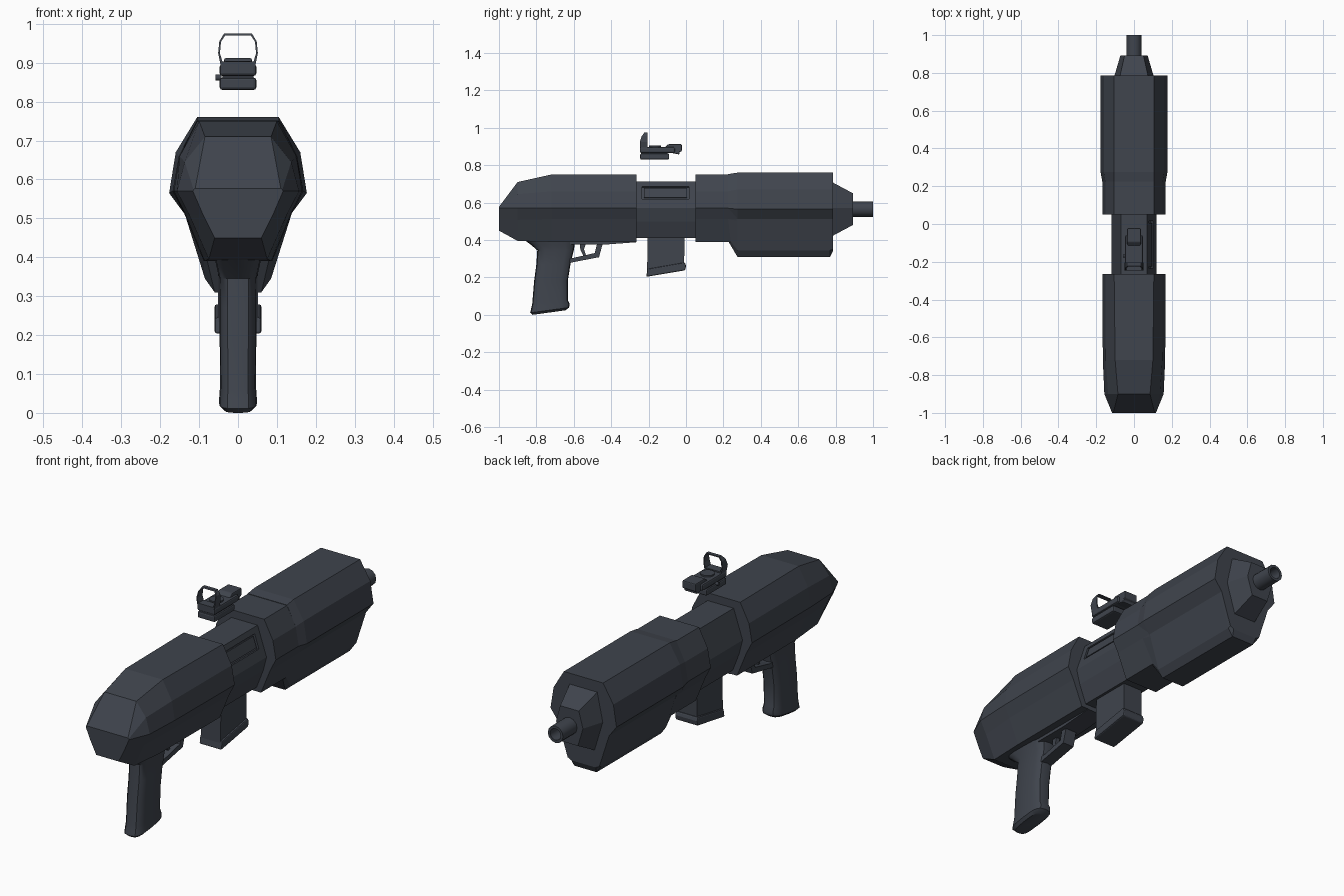
import bpy, bmesh, math
from mathutils import Matrix

if "Cube" in bpy.data.objects:
    bpy.data.objects.remove(bpy.data.objects["Cube"])

gunmetal = bpy.data.materials.new("dark_blue_grey")
gunmetal.diffuse_color = (0.05, 0.058, 0.074, 1)
gunmetal.use_nodes = True
gunmetal.node_tree.nodes["Principled BSDF"].inputs["Base Color"].default_value = gunmetal.diffuse_color


def finish(name, bm, bevel=0, smooth=False):
    bmesh.ops.recalc_face_normals(bm, faces=bm.faces)
    me = bpy.data.meshes.new(name)
    bm.to_mesh(me)
    bm.free()
    me.materials.append(gunmetal)
    ob = bpy.data.objects.new(name, me)
    bpy.context.collection.objects.link(ob)
    if bevel:
        m = ob.modifiers.new("bevel", 'BEVEL')
        m.width, m.segments = bevel, 2
    if smooth:
        bpy.context.view_layer.objects.active = ob
        ob.select_set(True)
        bpy.ops.object.shade_smooth_by_angle(angle=math.radians(35))
        ob.select_set(False)
    return ob


def loft(name, rings, **kw):
    bm = bmesh.new()
    vs = [[bm.verts.new(p) for p in r] for r in rings]
    n = len(vs[0])
    for a, b in zip(vs, vs[1:]):
        for i in range(n):
            bm.faces.new((a[i], a[(i + 1) % n], b[(i + 1) % n], b[i]))
    bm.faces.new(vs[0])
    bm.faces.new(vs[-1])
    return finish(name, bm, **kw)


def hull(name, stations, **kw):
    """Stations along y: right half (x, z) from top to bottom, mirrored."""
    rings = []
    for y, half in stations:
        ring = [(x, y, z) for x, z in half]
        rings.append(ring + [(-x, y, z) for x, y, z in reversed(ring)])
    return loft(name, rings, **kw)


def prism(name, pts, w, x=0, **kw):
    """Side profile (y, z) extruded to half width w."""
    return loft(name, [[(x - w, y, z) for y, z in pts], [(x + w, y, z) for y, z in pts]], **kw)


def box(name, x0, x1, y0, y1, z0, z1, **kw):
    return prism(name, [(y0, z0), (y1, z0), (y1, z1), (y0, z1)], (x1 - x0) / 2, (x0 + x1) / 2, **kw)


def cyl(name, loc, r, depth, axis, n=16):
    bm = bmesh.new()
    rot = Matrix.Rotation(math.pi / 2, 4, axis) if axis != 'Z' else Matrix()
    bmesh.ops.create_cone(bm, cap_ends=True, segments=n, radius1=r, radius2=r, depth=depth,
                          matrix=Matrix.Translation(loc) @ rot)
    return finish(name, bm, smooth=True)


# Rear stock shell
shell = [(0.105, 0.75), (0.152, 0.66), (0.168, 0.57), (0.138, 0.512), (0.088, 0.39)]
hull("stock", [
    (-1.0, [(0.11, 0.577), (0.114, 0.574), (0.116, 0.57), (0.09, 0.51), (0.06, 0.45)]),
    (-0.9, [(0.085, 0.71), (0.137, 0.645), (0.157, 0.57), (0.125, 0.508), (0.075, 0.395)]),
    (-0.72, [(0.1, 0.75), (0.15, 0.66), (0.165, 0.57), (0.136, 0.512), (0.086, 0.39)]),
    (-0.265, shell)])

# Receiver with an ejection port cut in its right side
core = [(0.07, 0.712), (0.118, 0.57), (0.1, 0.5), (0.065, 0.41)]
receiver = hull("receiver", [(-0.3, core), (0.08, core)])
bm = bmesh.new()
tilt = Matrix.Rotation(-math.atan2(0.048, 0.142), 4, 'Y')
bmesh.ops.create_cube(bm, size=1, matrix=Matrix.Translation((0.09, -0.11, 0.652)) @ tilt
                      @ Matrix.Diagonal((0.026, 0.25, 0.072, 1)))
cutter = finish("port_cutter", bm)
cutter.hide_render = True
cutter.hide_viewport = True
cut = receiver.modifiers.new("port", 'BOOLEAN')
cut.object, cut.operation, cut.solver = cutter, 'DIFFERENCE', 'EXACT'
bm = bmesh.new()
bmesh.ops.create_cube(bm, size=1, matrix=Matrix.Translation((0.08, -0.11, 0.65)) @ tilt
                      @ Matrix.Diagonal((0.016, 0.23, 0.054, 1)))
finish("port_cover", bm)

# Front collar and deep handguard
hull("collar", [(0.05, shell), (0.27, shell)])
low = [(0.105, 0.752), (0.152, 0.66), (0.168, 0.57), (0.138, 0.512), (0.09, 0.41), (0.08, 0.395)]
full = [(0.105, 0.76), (0.16, 0.67), (0.177, 0.565), (0.137, 0.512), (0.085, 0.345), (0.06, 0.31)]
hull("handguard", [(0.225, low), (0.275, full), (0.77, full),
                   (0.785, full[:4] + [(0.085, 0.35), (0.065, 0.34)])])

# Nose cone and hollow barrel
hull("nose", [(0.78, [(0.075, 0.71), (0.105, 0.57), (0.06, 0.42)]),
              (0.892, [(0.05, 0.65), (0.072, 0.57), (0.045, 0.48)])])
rings = []
for y, r in ((0.87, 0.041), (1.0, 0.041), (1.0, 0.028), (0.92, 0.028)):
    rings.append([(r * math.cos(i * math.tau / 12), y, 0.565 + r * math.sin(i * math.tau / 12))
                  for i in range(12)])
loft("barrel", rings, smooth=True)

# Pistol grip: rounded sections from heel to top (z, rear y, front y, half width, slope)
rings = []
for z, y0, y1, w, slope in ((0.012, -0.82, -0.645, 0.036, 0.012), (0.025, -0.833, -0.625, 0.049, 0.014),
                            (0.045, -0.828, -0.622, 0.048, 0.012), (0.07, -0.822, -0.632, 0.046, 0.01),
                            (0.18, -0.812, -0.632, 0.047, 0), (0.27, -0.8, -0.618, 0.047, 0),
                            (0.345, -0.795, -0.6, 0.048, 0), (0.375, -0.83, -0.595, 0.055, 0),
                            (0.42, -0.89, -0.58, 0.065, 0)):
    ring = []
    for i in range(16):
        c, s = math.cos(i * math.tau / 16), math.sin(i * math.tau / 16)
        u = math.copysign(abs(c) ** 0.6, c)
        ring.append((w * math.copysign(abs(s) ** 0.6, s), (y0 + y1) / 2 + (y1 - y0) / 2 * u, z + slope * u))
    rings.append(ring)
loft("grip", rings, smooth=True)

# Trigger guard, trigger and lower rail
prism("trigger_guard", [(-0.63, 0.275), (-0.6, 0.282), (-0.465, 0.308), (-0.44, 0.4), (-0.47, 0.4),
                        (-0.488, 0.33), (-0.6, 0.305), (-0.63, 0.305)], 0.03)
prism("trigger", [(-0.57, 0.4), (-0.53, 0.4), (-0.545, 0.35), (-0.535, 0.318), (-0.55, 0.318), (-0.565, 0.35)], 0.01)
prism("lower_rail", [(-0.62, 0.42), (-0.62, 0.375), (-0.44, 0.375), (-0.265, 0.388), (-0.265, 0.42)], 0.05)

# Magazine and base plate
prism("magazine", [(-0.205, 0.43), (-0.208, 0.225), (-0.01, 0.26), (-0.008, 0.43)], 0.052)
prism("magazine_base", [(-0.206, 0.245), (-0.213, 0.203), (-0.004, 0.238), (0.0, 0.262), (-0.006, 0.28)],
      0.06, bevel=0.006)

# Floating reflex sight: clamp, body, rear housing and window frame
box("sight_clamp", -0.047, 0.047, -0.245, -0.09, 0.83, 0.862, bevel=0.007)
box("sight_body", -0.047, 0.047, -0.247, -0.06, 0.866, 0.897, bevel=0.007)
box("sight_neck", -0.04, 0.04, -0.24, -0.1, 0.855, 0.875)
prism("sight_housing", [(-0.13, 0.875), (-0.035, 0.857), (-0.035, 0.87), (-0.022, 0.875), (-0.022, 0.912),
                        (-0.095, 0.912), (-0.115, 0.895)], 0.036, bevel=0.005)
cyl("sight_dial", (0, -0.165, 0.898), 0.032, 0.012, 'Z')
cyl("sight_knob", (-0.05, -0.17, 0.862), 0.008, 0.016, 'Y')

# Window frame: outer and inner loop joined, with a sloped rear edge
outer = [(-0.044, 0.89), (-0.051, 0.925), (-0.048, 0.955), (-0.036, 0.975)]
outer += [(-x, z) for x, z in reversed(outer)]
inner = [(x * 0.91, 0.903 if z < 0.9 else z - (0.005 if z > 0.96 else 0.001)) for x, z in outer]
bm = bmesh.new()
loops = []
for pts, front in ((outer, 0), (outer, 1), (inner, 1), (inner, 0)):
    loops.append([bm.verts.new((x, -0.205 if front else -0.247 + max(0, z - 0.94) * 0.7, z))
                  for x, z in pts])
for k in range(4):
    a, b = loops[k], loops[(k + 1) % 4]
    for i in range(8):
        j = (i + 1) % 8
        bm.faces.new((a[i], a[j], b[j], b[i]))
finish("sight_frame", bm)
